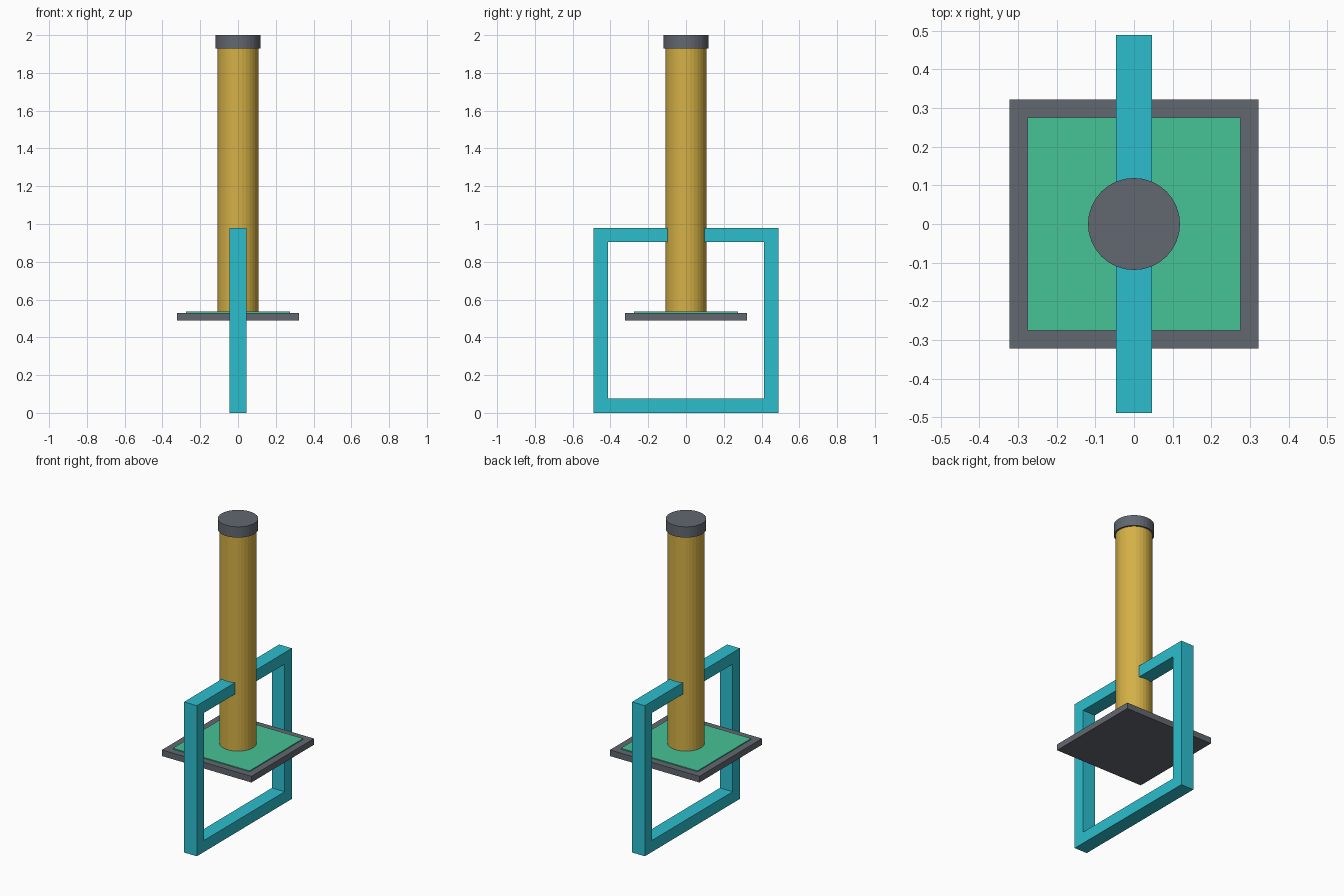
import bpy, bmesh
from mathutils import Vector

if "Cube" in bpy.data.objects:
    bpy.data.objects.remove(bpy.data.objects["Cube"])


def srgb(r, g, b):
    f = lambda c: c / 12.92 if c <= 0.04045 else ((c + 0.055) / 1.055) ** 2.4
    return (f(r / 255), f(g / 255), f(b / 255), 1.0)


def material(name, rgb):
    m = bpy.data.materials.new(name)
    m.diffuse_color = srgb(*rgb)
    m.use_nodes = True
    m.node_tree.nodes["Principled BSDF"].inputs["Base Color"].default_value = m.diffuse_color
    return m


gold = material("gold", (212, 176, 70))
grey = material("slate grey", (98, 104, 112))
cyan = material("cyan", (45, 190, 206))
green = material("green", (70, 194, 150))


def slab(name, half, z0, z1, mat):
    bpy.ops.mesh.primitive_cube_add(size=1, location=(0, 0, (z0 + z1) / 2))
    ob = bpy.context.object
    ob.name = name
    ob.scale = (2 * half, 2 * half, z1 - z0)
    ob.data.materials.append(mat)


def cylinder(name, radius, z0, z1, mat):
    bpy.ops.mesh.primitive_cylinder_add(
        vertices=32, radius=radius, depth=z1 - z0, location=(0, 0, (z0 + z1) / 2))
    ob = bpy.context.object
    ob.name = name
    ob.data.materials.append(mat)


def frame(name, half_x, half_y, height, bar, mat):
    # Square ring in the yz plane, extruded along x
    bm = bmesh.new()

    def corners(inset):
        y, lo, hi = half_y - inset, inset, height - inset
        return [bm.verts.new((-half_x, a, b))
                for a, b in ((-y, lo), (y, lo), (y, hi), (-y, hi))]

    outer, inner = corners(0), corners(bar)
    faces = []
    for i in range(4):
        j = (i + 1) % 4
        faces.append(bm.faces.new((outer[i], outer[j], inner[j], inner[i])))
    ext = bmesh.ops.extrude_face_region(bm, geom=faces, use_keep_orig=True)
    moved = [e for e in ext["geom"] if isinstance(e, bmesh.types.BMVert)]
    bmesh.ops.translate(bm, verts=moved, vec=Vector((2 * half_x, 0, 0)))
    bmesh.ops.recalc_face_normals(bm, faces=bm.faces)
    me = bpy.data.meshes.new(name)
    bm.to_mesh(me)
    bm.free()
    ob = bpy.data.objects.new(name, me)
    bpy.context.collection.objects.link(ob)
    me.materials.append(mat)


# Square guard plate with its thin inlay
slab("guard_plate", 0.322, 0.49, 0.53, grey)
slab("plate_inlay", 0.276, 0.525, 0.536, green)

# Tall post and end cap
cylinder("post", 0.109, 0.50, 1.95, gold)
cylinder("post_cap", 0.119, 1.93, 2.0, grey)

# Rectangular loop running through the post
frame("loop_frame", 0.046, 0.489, 0.98, 0.075, cyan)
